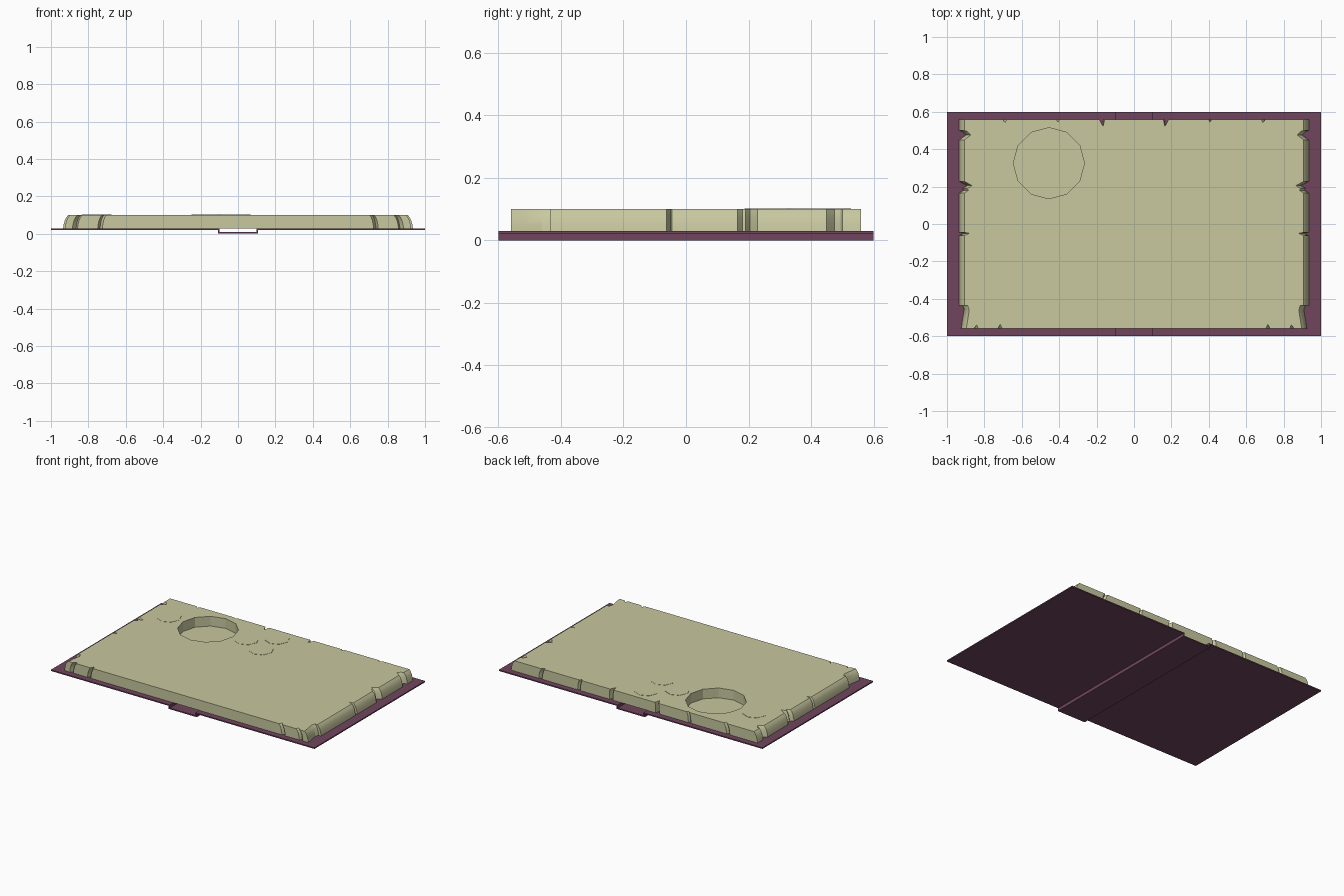
import bpy, bmesh, math

if "Cube" in bpy.data.objects:
    bpy.data.objects.remove(bpy.data.objects["Cube"])


def material(name, rgb):
    m = bpy.data.materials.new(name)
    m.diffuse_color = (*rgb, 1)
    m.use_nodes = True
    m.node_tree.nodes["Principled BSDF"].inputs["Base Color"].default_value = m.diffuse_color
    return m


PAGE = material("aged paper", (0.578, 0.578, 0.352))
COVER = material("plum cover", (0.162, 0.060, 0.110))


def finish(bm, name, mat, smooth=False):
    bmesh.ops.recalc_face_normals(bm, faces=bm.faces)
    me = bpy.data.meshes.new(name)
    bm.to_mesh(me)
    bm.free()
    me.materials.append(mat)
    if smooth:
        me.shade_smooth()
        me.set_sharp_from_angle(angle=math.radians(25))
    ob = bpy.data.objects.new(name, me)
    bpy.context.collection.objects.link(ob)
    return ob


def ring(bm, pts):
    return [bm.verts.new(p) for p in pts]


def bridge(bm, a, b):
    n = len(a)
    for i in range(n):
        j = (i + 1) % n
        bm.faces.new((a[i], a[j], b[j], b[i]))


def circle(cx, cy, r, z, n):
    return [(cx + r * math.cos(2 * math.pi * i / n),
             cy + r * math.sin(2 * math.pi * i / n), z) for i in range(n)]


# Cover: two boards with a dropped spine, one profile swept along y
right = [(0.098, 0.008), (0.098, 0.029), (1, 0.029), (1, 0.021), (0.107, 0.021), (0.107, 0)]
profile = right + [(-x, z) for x, z in reversed(right)]
bm = bmesh.new()
front = ring(bm, [(x, -0.6, z) for x, z in profile])
back = ring(bm, [(x, 0.6, z) for x, z in profile])
bridge(bm, front, back)
bm.faces.new(front)
bm.faces.new(back)
finish(bm, "book_cover", COVER)

# Page block: torn outline (right half, mirrored), narrowing in x towards the top
half = [(0.725, -0.56), (0.738, -0.537), (0.75, -0.56),
        (0.858, -0.56), (0.866, -0.54), (0.885, -0.56),
        (0.925, -0.56), (0.918, -0.52), (0.908, -0.46), (0.916, -0.435), (0.935, -0.435),
        (0.935, -0.062), (0.906, -0.05), (0.935, -0.045),
        (0.935, 0.165), (0.912, 0.18), (0.918, 0.19), (0.892, 0.205), (0.935, 0.228),
        (0.935, 0.45), (0.900, 0.475), (0.918, 0.495), (0.935, 0.50),
        (0.935, 0.56),
        (0.725, 0.56), (0.71, 0.543), (0.70, 0.56),
        (0.43, 0.56), (0.418, 0.545), (0.41, 0.56),
        (0.19, 0.56), (0.182, 0.542), (0.170, 0.522), (0.162, 0.56)]
outline = half + [(-x, y) for x, y in reversed(half)]
sides = [(0.029, 0.935), (0.05, 0.932), (0.072, 0.926), (0.088, 0.918), (0.1, 0.907)]
HOLE = (-0.455, 0.325)
bm = bmesh.new()
rings = [ring(bm, [(x * w / 0.935, y, z) for x, y in outline]) for z, w in sides]
for a, b in zip(rings, rings[1:]):
    bridge(bm, a, b)
bm.faces.new(rings[0])
# Round well cut in the pages
rim = ring(bm, circle(*HOLE, 0.19, 0.1, 12))
floor = ring(bm, circle(*HOLE, 0.19, 0.033, 12))
bridge(bm, rim, floor)
bm.faces.new(floor)
edges = [bm.edges.get((r[i], r[i - 1])) for r in (rings[-1], rim) for i in range(len(r))]
bmesh.ops.triangle_fill(bm, edges=edges, use_beauty=True)
finish(bm, "page_block", PAGE, smooth=True)

# Four thin round patches on the page surface
spots = [(-0.755, 0.33), (-0.17, 0.335), (-0.018, 0.45), (-0.01, 0.265)]
for i, (x, y) in enumerate(spots):
    bm = bmesh.new()
    low = ring(bm, circle(x, y, 0.078, 0.0995, 8))
    top = ring(bm, circle(x, y, 0.078, 0.1015, 8))
    bridge(bm, low, top)
    bm.faces.new(low)
    bm.faces.new(top)
    finish(bm, f"page_patch_{i + 1}", PAGE)
